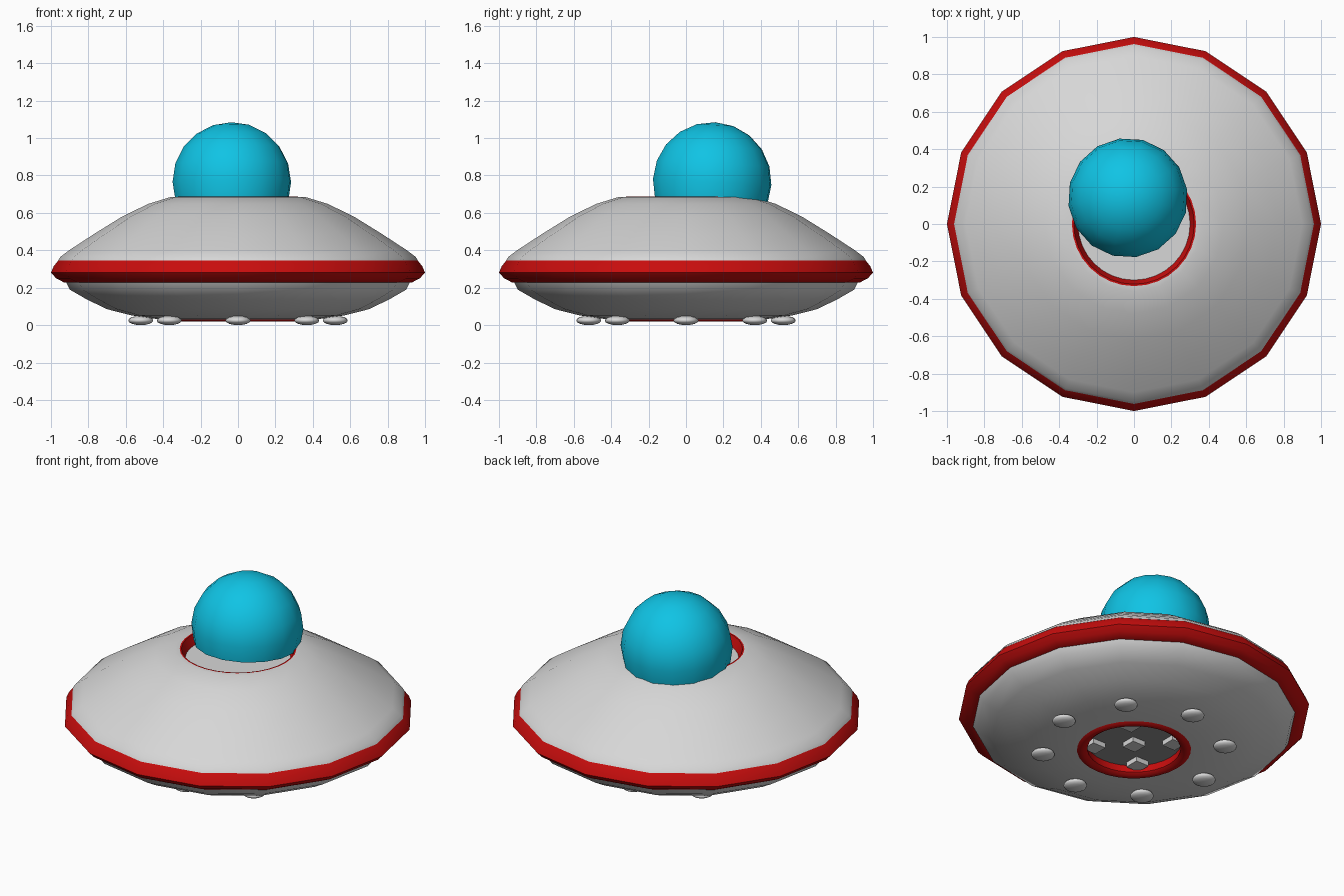
import bpy, bmesh, math
from mathutils import Matrix

if "Cube" in bpy.data.objects:
    bpy.data.objects.remove(bpy.data.objects["Cube"])


def material(name, rgb):
    m = bpy.data.materials.new(name)
    m.diffuse_color = (*rgb, 1)
    m.use_nodes = True
    m.node_tree.nodes["Principled BSDF"].inputs["Base Color"].default_value = m.diffuse_color
    return m


WHITE = material("hull_white", (0.68, 0.68, 0.68))
RED = material("trim_red", (0.58, 0.004, 0.004))
CYAN = material("dome_cyan", (0.005, 0.55, 0.78))
GREY = material("hatch_grey", (0.28, 0.28, 0.28))


def finish(name, bm, mat, angle=40):
    bmesh.ops.remove_doubles(bm, verts=bm.verts, dist=1e-5)
    me = bpy.data.meshes.new(name)
    bm.to_mesh(me)
    bm.free()
    me.materials.append(mat)
    ob = bpy.data.objects.new(name, me)
    bpy.context.collection.objects.link(ob)
    bpy.ops.object.select_all(action='DESELECT')
    ob.select_set(True)
    bpy.context.view_layer.objects.active = ob
    bpy.ops.object.shade_smooth_by_angle(angle=math.radians(angle))
    return ob


def lathe(name, profile, mat, sides=16, closed=False, angle=40):
    """Revolve (radius, height) points, listed bottom to top on the outside."""
    bm = bmesh.new()
    pts = profile + profile[:1] if closed else profile
    rings = []
    for r, z in pts:
        rings.append([bm.verts.new((r * math.cos(2 * math.pi * k / sides),
                                    r * math.sin(2 * math.pi * k / sides), z))
                      for k in range(sides)])
    for a, b in zip(rings, rings[1:]):
        for k in range(sides):
            n = (k + 1) % sides
            bm.faces.new((a[k], a[n], b[n], b[k]))
    return finish(name, bm, mat, angle)


# Saucer shell, upper and lower halves
lathe("upper_hull", [(0.93, 0.33), (0.962, 0.345), (0.95, 0.365), (0.90, 0.402),
                     (0.77, 0.487), (0.62, 0.58), (0.48, 0.648),
                     (0.36, 0.685), (0.328, 0.685)], WHITE)
lathe("lower_hull", [(0.315, 0.03), (0.43, 0.032), (0.57, 0.052), (0.70, 0.085),
                     (0.81, 0.138), (0.90, 0.19), (0.925, 0.24)], WHITE)

# Red bumper around the edge
lathe("rim_band", [(0.90, 0.23), (0.93, 0.228), (0.972, 0.25), (1.0, 0.28),
                   (0.985, 0.315), (0.96, 0.346), (0.92, 0.346)], RED, closed=True)

# Cockpit opening: sloping red collar and white floor
lathe("cockpit_collar", [(0.332, 0.687), (0.322, 0.687), (0.30, 0.63)], RED, sides=32)
lathe("cockpit_floor", [(0.31, 0.63), (0.0, 0.63)], WHITE, sides=32)

# Lower hatch: red ring, recessed plate, small blocks
lathe("hatch_ring", [(0.27, 0.08), (0.265, 0.035), (0.285, 0.02), (0.31, 0.02),
                     (0.327, 0.032)], RED, sides=32)
lathe("hatch_plate", [(0.0, 0.08), (0.275, 0.08)], GREY, sides=32)
bm = bmesh.new()
for x, y in [(0, 0), (0.16, 0.16), (-0.16, 0.16), (0.16, -0.16), (-0.16, -0.16)]:
    bmesh.ops.create_cube(bm, size=1, matrix=Matrix.Translation((x, y, 0.07))
                          @ Matrix.Diagonal((0.09, 0.09, 0.04, 1)))
finish("hatch_blocks", bm, WHITE)

# Ring of eight underside lamps
bm = bmesh.new()
for k in range(8):
    a = k * math.pi / 4
    bmesh.ops.create_uvsphere(
        bm, u_segments=16, v_segments=8, radius=1,
        matrix=Matrix.Translation((0.52 * math.cos(a), 0.52 * math.sin(a), 0.025))
        @ Matrix.Diagonal((0.067, 0.067, 0.025, 1)))
finish("underside_lamps", bm, WHITE, 60)

# Bubble dome, slid back and tilted slightly open
R = 0.32
angles = [-18 + 108 * i / 6 for i in range(7)]
dome = lathe("dome", [(R * math.cos(math.radians(t)), R * math.sin(math.radians(t)))
                      for t in angles], CYAN)
dome.location = (-0.033, 0.14, 0.765)
dome.rotation_euler = (math.radians(-3), 0, math.radians(8))
